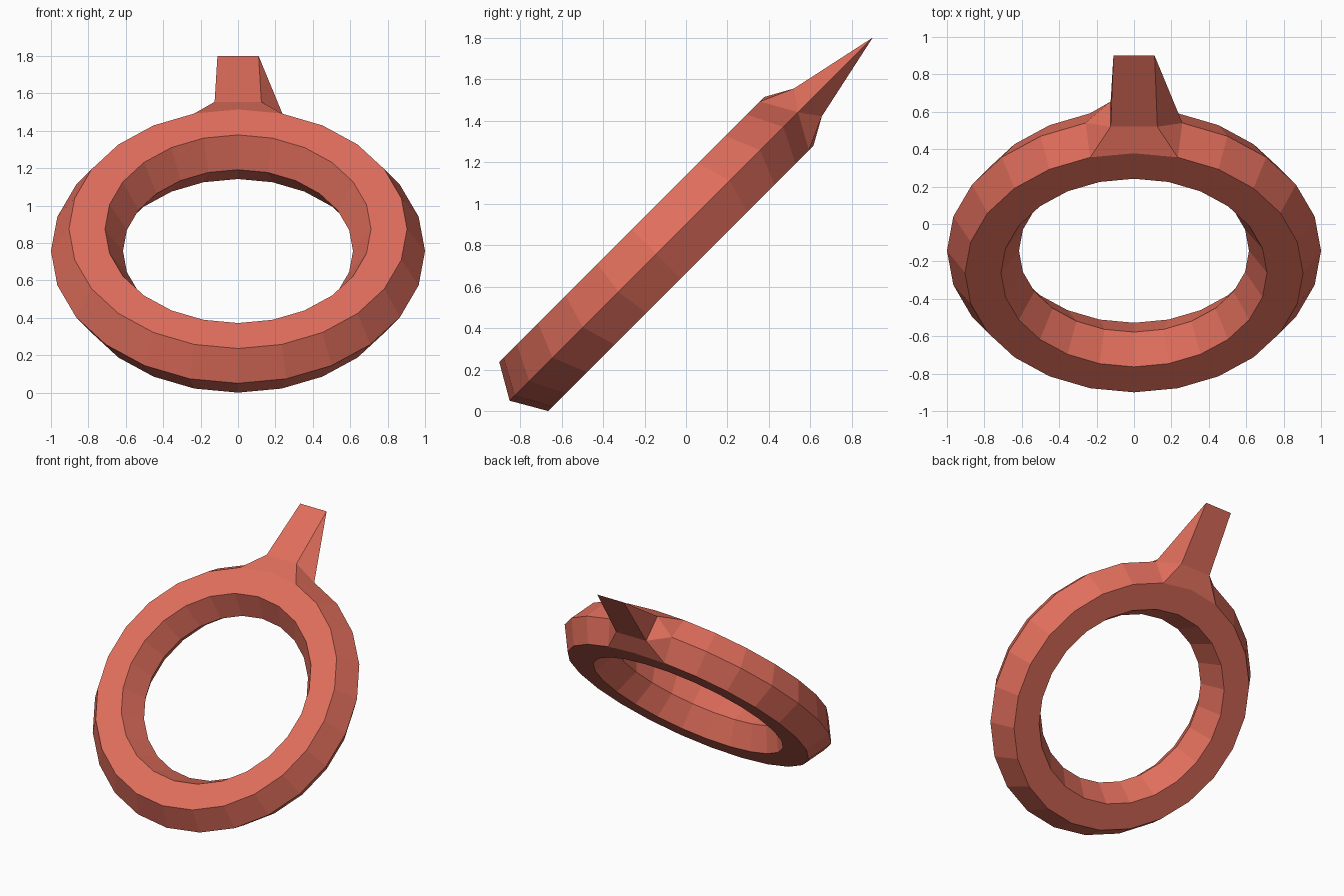
import bpy, bmesh, math
from mathutils import Matrix

if "Cube" in bpy.data.objects:
    bpy.data.objects.remove(bpy.data.objects["Cube"])

SEG, SIDES = 24, 6          # ring segments, hexagonal section
R, r = 0.8075, 0.1925       # ring radius, section radius

mat = bpy.data.materials.new("coral red")
mat.diffuse_color = (0.745, 0.156, 0.107, 1)
mat.use_nodes = True
mat.node_tree.nodes["Principled BSDF"].inputs["Base Color"].default_value = mat.diffuse_color

bm = bmesh.new()

# Ring: hexagonal section swept in the local xy plane, vertex 0 at the top
grid = []
for i in range(SEG):
    a = 2 * math.pi * i / SEG
    row = []
    for j in range(SIDES):
        b = 2 * math.pi * j / SIDES
        d = R + r * math.cos(b)
        row.append(bm.verts.new((d * math.sin(a), d * math.cos(a), r * math.sin(b))))
    grid.append(row)

for i in range(SEG):
    for j in range(SIDES):
        # leave the outer faces beside the top open for the pointer
        if i in (SEG - 1, 0) and j in (SIDES - 1, 0):
            continue
        n, k = (i + 1) % SEG, (j + 1) % SIDES
        bm.faces.new((grid[i][j], grid[n][j], grid[n][k], grid[i][k]))
top = grid[0][0]

# Pointer: a wedge rising from the opening to a straight edge
front, back, tip = {}, {}, {}
for s in (-1, 1):
    front[s] = bm.verts.new((s * 0.125, 1.033, 0.095))
    back[s] = bm.verts.new((s * 0.125, 1.033, -0.095))
    tip[s] = bm.verts.new((s * 0.11, 1.475, 0))

for corner, j in ((front, 1), (back, SIDES - 1)):
    bm.faces.new((grid[-1][j], grid[0][j], grid[1][j], corner[1], corner[-1]))
    bm.faces.new((corner[-1], corner[1], tip[1], tip[-1]))
    for s in (-1, 1):
        bm.faces.new((grid[s][j], grid[s][0], corner[s]))

# Left side folds across, right side has a ridge down to the ring
bm.faces.new((front[-1], tip[-1], back[-1]))
bm.faces.new((front[-1], back[-1], grid[-1][0]))
for corner in (front, back):
    bm.faces.new((tip[1], corner[1], grid[1][0]))

bm.verts.remove(top)
bmesh.ops.recalc_face_normals(bm, faces=bm.faces)

# Lean the ring back 45 degrees and stand it on the ground
bm.transform(Matrix.Translation((0, -0.143, 0.757)) @ Matrix.Rotation(math.radians(45), 4, 'X'))

me = bpy.data.meshes.new("pointed_ring")
bm.to_mesh(me)
bm.free()
me.materials.append(mat)
bpy.context.collection.objects.link(bpy.data.objects.new("pointed_ring", me))
